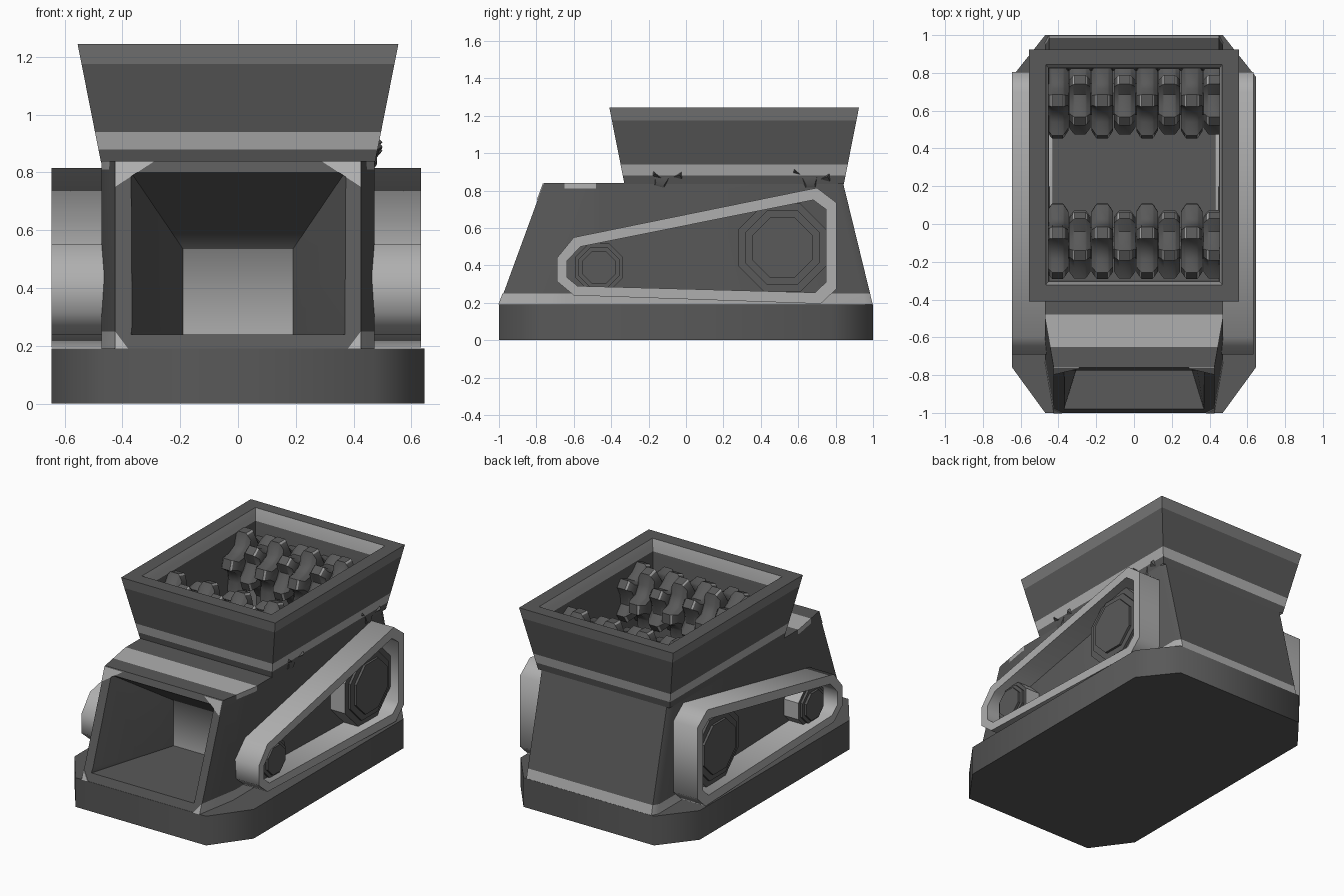
import bpy, bmesh, math

if "Cube" in bpy.data.objects:
    bpy.data.objects.remove(bpy.data.objects["Cube"])


def material(name, v):
    m = bpy.data.materials.new(name)
    m.diffuse_color = (v, v, v, 1)
    m.use_nodes = True
    m.node_tree.nodes["Principled BSDF"].inputs["Base Color"].default_value = m.diffuse_color
    return m


MATS = [material("dark grey metal", 0.10),
        material("light grey trim", 0.43),
        material("mid grey rim", 0.19)]
DARK, LIGHT, MID = 0, 1, 2


def finish(bm, name, rule=None, smooth=0):
    bmesh.ops.recalc_face_normals(bm, faces=bm.faces)
    bm.normal_update()
    for f in bm.faces:
        if rule:
            f.material_index = rule(f.calc_center_median(), f.normal)
        f.smooth = smooth > 0
    me = bpy.data.meshes.new(name)
    bm.to_mesh(me)
    bm.free()
    if smooth:
        me.set_sharp_from_angle(angle=math.radians(smooth))
    for m in MATS:
        me.materials.append(m)
    ob = bpy.data.objects.new(name, me)
    bpy.context.collection.objects.link(ob)
    return ob


def loft(rings, cap_start=True, cap_end=True, closed=False):
    bm = bmesh.new()
    vs = [[bm.verts.new(p) for p in r] for r in rings]
    n = len(rings[0])
    pairs = list(zip(vs, vs[1:])) + ([(vs[-1], vs[0])] if closed else [])
    for a, b in pairs:
        for i in range(n):
            j = (i + 1) % n
            bm.faces.new((a[i], a[j], b[j], b[i]))
    if cap_start and not closed:
        bm.faces.new(vs[0])
    if cap_end and not closed:
        bm.faces.new(vs[-1])
    return bm


def rect(x, y0, y1, z):
    return [(-x, y0, z), (x, y0, z), (x, y1, z), (-x, y1, z)]


# Base slab with chamfered corners
def base_ring(z):
    h = [(0.47, -1), (0.645, -0.76), (0.645, 0.78), (0.47, 1)]
    return [(x, y, z) for x, y in h] + [(-x, y, z) for x, y in reversed(h)]


finish(loft([base_ring(0), base_ring(0.19)]), "base", lambda c, n: DARK, 60)


# Sloping body
def body_ring(f, b, z):
    h = [(0.425, f), (0.472, f + 0.27), (0.472, b - 0.04), (0.45, b)]
    return [(x, y, z) for x, y in h] + [(-x, y, z) for x, y in reversed(h)]


body = finish(loft([body_ring(-1, 1, 0.185), body_ring(-0.76, 0.84, 0.84)]), "body")


# Cutters: tapering outlet mouth and hopper shaft
def mouth_ring(t):
    x, top, y = 0.19 + 0.18 * t, 0.535 + 0.265 * t, -0.39
    yb, yt = y - 0.59 * t, y - 0.385 * t
    return [(-x, yb, 0.24), (x, yb, 0.24), (x, yt, top), (-x, yt, top)]


cutters = [finish(loft([mouth_ring(0), mouth_ring(1.1)]), "outlet_cutter"),
           finish(loft([rect(0.452, -0.31, 0.82, 0.6), rect(0.452, -0.31, 0.82, 0.95)]), "shaft_cutter")]
for c in cutters:
    mod = body.modifiers.new("cut", "BOOLEAN")
    mod.operation, mod.object, mod.solver = "DIFFERENCE", c, "EXACT"
dg = bpy.context.evaluated_depsgraph_get()
bm = bmesh.new()
bm.from_object(body, dg)
for c in cutters + [body]:
    bpy.data.objects.remove(c)
for co, no in [((0, 0, 0.25), (0, 0, 1)), ((0, 0, 0.81), (0, 0, 1)),
               ((0, -0.65, 0), (0, 1, 0)), ((0, -0.48, 0), (0, 1, 0))]:
    bmesh.ops.bisect_plane(bm, geom=bm.verts[:] + bm.edges[:] + bm.faces[:],
                           plane_co=co, plane_no=no)


def body_rule(c, n):
    if 0.19 < c.z < 0.25 and (abs(c.x) > 0.43 or c.y > 0.9):
        return LIGHT                       # skirting strip
    if c.z > 0.81 and -0.65 < c.y < -0.48:
        return LIGHT                       # stripe over the hood
    if n.y < -0.9 and -0.41 < c.y < -0.37:
        return LIGHT                       # plate at the end of the outlet
    return DARK


finish(bm, "body", body_rule, 60)

# Light corner plates on the sloping front
for s in (-1, 1):
    for tri in ([(0.38, 0.19), (0.425, 0.19), (0.425, 0.25)],
                [(0.29, 0.838), (0.425, 0.838), (0.425, 0.75)]):
        rings = [[(s * x, -1 + (z - 0.185) * 0.3664 + d, z) for x, z in tri] for d in (-0.005, 0.002)]
        finish(loft(rings), "corner_plate", lambda c, n: LIGHT)


# Hopper: outer skin, rim, inner walls and floor
def outer(z):
    t = (z - 0.84) / 0.405
    return rect(0.475 + 0.08 * t, -0.33 - 0.08 * t, 0.845 + 0.08 * t, z)


rings = [outer(z) for z in (0.835, 0.88, 0.94, 1.175, 1.245)]
rings += [rect(0.467, -0.322, 0.845, 1.245), rect(0.452, -0.305, 0.825, 1.17),
          rect(0.448, -0.30, 0.81, 0.62)]


def hopper_rule(c, n):
    inside = abs(c.x) < 0.464 and -0.32 < c.y < 0.84
    if inside:
        return LIGHT if 1.17 < c.z < 1.24 else DARK
    if 0.88 < c.z < 0.94:
        return LIGHT
    return MID if 1.175 < c.z < 1.24 else DARK


finish(loft(rings, cap_start=False), "hopper", hopper_rule, 60)


# Shredder rollers with toothed discs
def disc(cx, cy, cz, r, phase):
    def ring(x, k):
        pts = []
        for i in range(5):
            for off, rad in ((0, 0.68), (0.36, 0.74), (0.56, 1.0), (0.80, 1.0)):
                a = phase + (i + off) * math.tau / 5
                q = r * rad * k
                pts.append((x, cy + q * math.cos(a), cz + q * math.sin(a)))
        return pts
    w = 0.057

    def rule(c, n):
        d = math.hypot(c.y - cy, c.z - cz)
        edge = w * 0.45 < abs(c.x - cx) < w * 0.68
        return LIGHT if d > r * 0.9 and edge else DARK     # worn tooth corners
    levels = ((1, 0.8), (0.65, 0.95), (0.5, 1))
    rings = [ring(cx - w * a, k) for a, k in levels] + [ring(cx + w * a, k) for a, k in reversed(levels)]
    finish(loft(rings), "shredder_disc", rule, 40)


def cylinder(name, r, x0, x1, y, z, n, rule):
    rings = [[(x, y + r * math.cos((i + 0.5) * math.tau / n),
               z + r * math.sin((i + 0.5) * math.tau / n)) for i in range(n)] for x in (x0, x1)]
    return finish(loft(rings), name, rule)


for row, cy in enumerate((-0.1, 0.66)):
    cylinder("roller_shaft", 0.09, -0.45, 0.45, cy, 0.98, 8, lambda c, n: DARK)
    for i in range(8):
        disc(-0.405 + i * 0.1185, cy, 0.98, 0.21 if i % 2 == 0 else 0.19,
             0.63 * (i % 2) + 0.45 + 0.3 * row)

# Tooth tips poking through the right wall
for y, z, lean in ((-0.15, 0.875, -0.04), (-0.05, 0.87, 0.04), (0.60, 0.89, -0.04), (0.74, 0.86, 0.04)):
    bm = bmesh.new()
    base = [bm.verts.new((0.47, y + a, z + b))
            for a, b in ((-0.035, -0.005), (0.035, -0.02), (lean * 0.9, 0.045))]
    tip = bm.verts.new((0.5, y + lean * 0.4, z + 0.015))
    bm.faces.new(base)
    for i in range(3):
        bm.faces.new((base[i], base[(i + 1) % 3], tip))
    finish(bm, "tooth_tip", lambda c, n: DARK)

# Drive belts and pulleys on both sides
OUT = [(-0.69, 0.44), (-0.60, 0.55), (0.70, 0.815), (0.805, 0.735),
       (0.805, 0.275), (0.72, 0.195), (-0.60, 0.24), (-0.69, 0.315)]
INN = [(-0.635, 0.425), (-0.565, 0.50), (0.68, 0.75), (0.748, 0.70),
       (0.748, 0.31), (0.69, 0.255), (-0.58, 0.29), (-0.635, 0.335)]
for s in (-1, 1):
    xi, xo = s * 0.43, -0.645 if s < 0 else 0.633
    finish(loft([[(x, y, z) for y, z in p] for x, p in
                 ((xi, OUT), (xo, OUT), (xo, INN), (xi, INN))], closed=True),
           "drive_belt", lambda c, n: LIGHT, 60)
    for y, z, r in ((0.515, 0.495, 0.255), (-0.465, 0.39, 0.14)):
        cylinder("pulley", r, s * 0.44, s * 0.575, y, z, 8,
                 lambda c, n: DARK if abs(n.x) > 0.9 else LIGHT)
        cylinder("pulley_flange", r * 0.84, s * 0.57, s * 0.59, y, z, 8, lambda c, n: DARK)
        cylinder("pulley_hub", r * 0.68, s * 0.58, s * 0.605, y, z, 8, lambda c, n: DARK)
